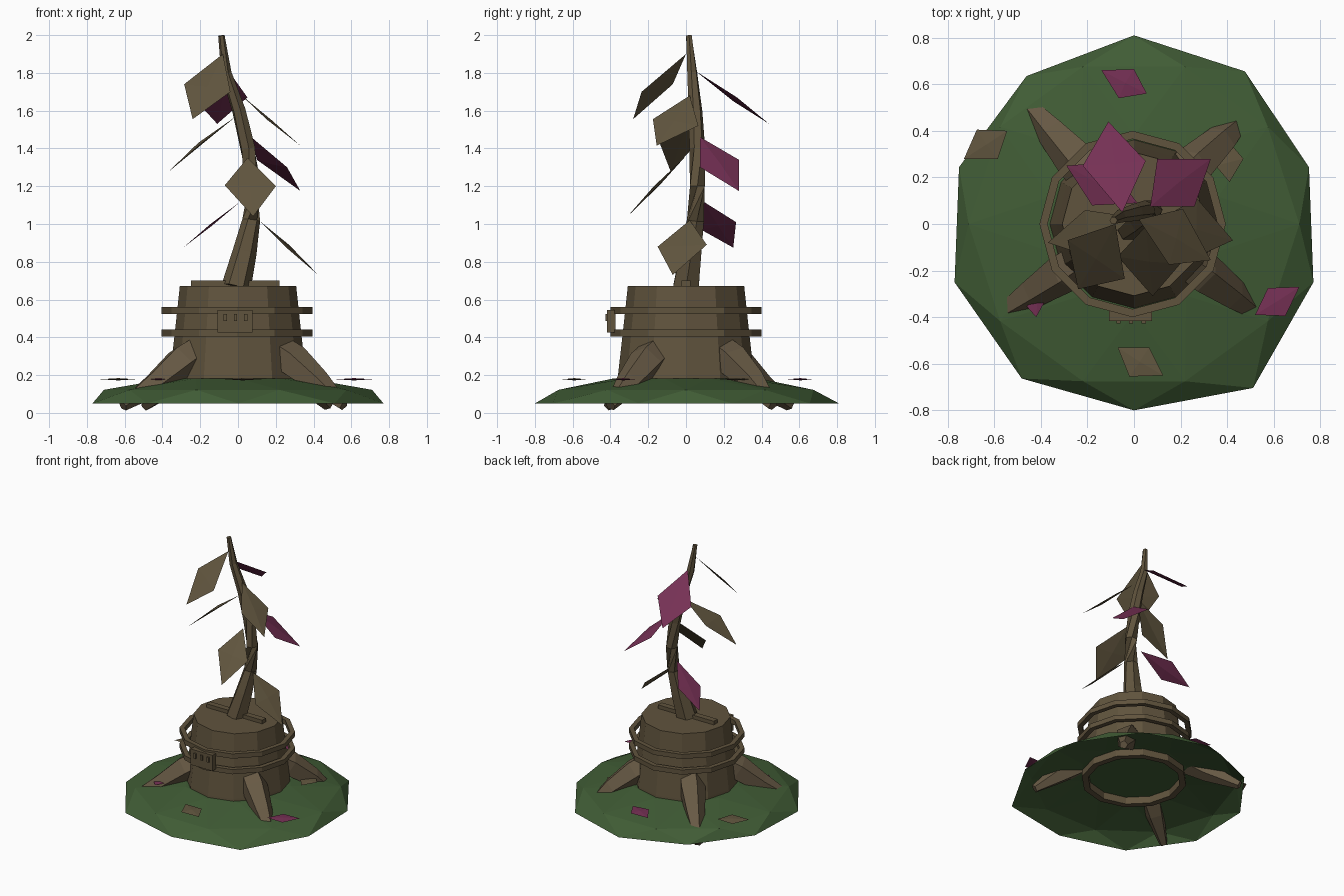
import bpy, bmesh, math
from mathutils import Vector

if "Cube" in bpy.data.objects:
    bpy.data.objects.remove(bpy.data.objects["Cube"])


def material(name, rgb):
    m = bpy.data.materials.new(name)
    m.diffuse_color = (*rgb, 1)
    m.use_nodes = True
    m.node_tree.nodes["Principled BSDF"].inputs["Base Color"].default_value = m.diffuse_color
    return m


WOOD = material("bark brown", (0.118, 0.088, 0.047))
ROOT = material("root brown", (0.135, 0.100, 0.058))
LEAF = material("dry leaf brown", (0.122, 0.094, 0.050))
PINK = material("magenta leaf", (0.18, 0.030, 0.090))
GRASS = material("moss green", (0.052, 0.108, 0.036))


def make(name, bm, mat):
    bmesh.ops.recalc_face_normals(bm, faces=bm.faces)
    me = bpy.data.meshes.new(name)
    bm.to_mesh(me)
    bm.free()
    me.materials.append(mat)
    ob = bpy.data.objects.new(name, me)
    bpy.context.collection.objects.link(ob)
    return ob


def skin(bm, rings, closed=False):
    """Bridge successive vertex rings with quads."""
    n = len(rings[0])
    last = len(rings) if closed else len(rings) - 1
    for k in range(last):
        a, b = rings[k], rings[(k + 1) % len(rings)]
        for i in range(n):
            j = (i + 1) % n
            bm.faces.new((a[i], a[j], b[j], b[i]))


def lathe(name, profile, sides, mat, closed=False, cap=False, cx=0, cy=0):
    bm = bmesh.new()
    rings = []
    for r, z in profile:
        rings.append([bm.verts.new((cx + r * math.cos(math.tau * i / sides),
                                    cy + r * math.sin(math.tau * i / sides), z))
                      for i in range(sides)])
    skin(bm, rings, closed)
    if cap:
        bm.faces.new(rings[-1])
    return make(name, bm, mat)


def loft(name, path, radii, sides, mat):
    """Tapered tube along a path, capped at both ends."""
    bm = bmesh.new()
    pts = [Vector(p) for p in path]
    rings = []
    for k, p in enumerate(pts):
        d = pts[min(k + 1, len(pts) - 1)] - pts[max(k - 1, 0)]
        q = d.to_track_quat('Z', 'Y')
        rings.append([bm.verts.new(p + q @ Vector((
            radii[k] * math.cos(math.tau * i / sides),
            radii[k] * math.sin(math.tau * i / sides), 0))) for i in range(sides)])
    skin(bm, rings)
    bm.faces.new(rings[0])
    bm.faces.new(rings[-1])
    return make(name, bm, mat)


def box(name, center, size, mat):
    bm = bmesh.new()
    bmesh.ops.create_cube(bm, size=1)
    for v in bm.verts:
        v.co = Vector([c + s * u for c, s, u in zip(center, size, v.co)])
    return make(name, bm, mat)


def leaf(name, corners, mat):
    """Thin diamond, slightly thicker in the middle."""
    bm = bmesh.new()
    c = [Vector(p) for p in corners]
    n = (c[2] - c[0]).cross(c[3] - c[1]).normalized() * 0.006
    mid = sum(c, Vector()) / 4
    rim = [bm.verts.new(p) for p in c]
    for s in (1, -1):
        m = bm.verts.new(mid + n * s)
        for i in range(4):
            bm.faces.new((rim[i], rim[(i + 1) % 4], m))
    return make(name, bm, mat)


# Mossy mound: faceted open shell with staggered rings
bm = bmesh.new()
rim_r = [0.79, 0.81, 0.81, 0.785, 0.79, 0.81, 0.82, 0.80, 0.87, 0.81]
rim, mid, top = [], [], []
for i, r in enumerate(rim_r):
    a = math.radians(18 + 36 * i)
    b = a + math.radians(18)
    rim.append(bm.verts.new((r * math.cos(a), r * math.sin(a), 0.05)))
    mid.append(bm.verts.new((0.71 * math.cos(b), 0.71 * math.sin(b), 0.122)))
    top.append(bm.verts.new((0.38 * math.cos(a), 0.38 * math.sin(a), 0.183)))
for i in range(10):
    j = (i + 1) % 10
    bm.faces.new((rim[i], rim[j], mid[i]))
    bm.faces.new((rim[j], mid[j], mid[i]))
    bm.faces.new((top[j], top[i], mid[i]))
    bm.faces.new((top[j], mid[i], mid[j]))
bm.faces.new(top)
make("mound", bm, GRASS)

# Stump with a lip below the mound
lathe("stump", [(0.32, 0.19), (0.32, 0.13), (0.365, 0.13), (0.36, 0.2),
                (0.335, 0.42), (0.308, 0.672)], 12, WOOD, cap=True)
box("stump_plank", (-0.015, 0.0, 0.685), (0.47, 0.045, 0.03), WOOD)

# Two hoops standing off the stump
for k, z in enumerate((0.423, 0.542)):
    lathe(f"hoop_{k}", [(0.365, z - 0.018), (0.4, z - 0.018),
                        (0.4, z + 0.018), (0.365, z + 0.018)],
          12, WOOD, closed=True, cx=-0.006)

# Front clasp with three small studs
box("clasp", (-0.015, -0.395, 0.485), (0.185, 0.045, 0.12), WOOD)
for x in (-0.067, -0.013, 0.042):
    box("clasp_stud", (x, -0.42, 0.505), (0.018, 0.014, 0.038), WOOD)

# Four roots reaching out and diving through the mound edge
for k, (x, y) in enumerate([(-0.61, -0.41), (0.56, -0.40), (0.48, 0.46), (-0.49, 0.55)]):
    tip = Vector((x, y, 0))
    d = tip.normalized()
    path = [d * 0.25 + Vector((0, 0, 0.33)), d * 0.36 + Vector((0, 0, 0.27)),
            d * 0.52 + Vector((0, 0, 0.16)), tip + Vector((0, 0, 0.038))]
    loft(f"root_{k}", path, [0.09, 0.095, 0.07, 0.03], 5, ROOT)

# Curving stem
loft("stem", [(-0.01, 0.0, 0.665), (0.035, 0.025, 0.85), (0.07, 0.05, 1.02),
              (0.078, 0.06, 1.2), (0.052, 0.06, 1.4), (0.005, 0.05, 1.6),
              (-0.062, 0.033, 1.8), (-0.088, 0.015, 1.998)],
     [0.078, 0.064, 0.048, 0.045, 0.042, 0.037, 0.028, 0.017], 6, WOOD)

# Hanging leaves: base, side, tip, side
hanging = [
    (LEAF, (-0.08, 0.0, 1.90), (-0.285, -0.07, 1.74), (-0.24, -0.28, 1.555), (-0.04, -0.235, 1.70)),
    (PINK, (-0.05, 0.05, 1.81), (0.05, 0.27, 1.67), (-0.11, 0.44, 1.53), (-0.22, 0.25, 1.65)),
    (LEAF, (0.02, 0.02, 1.68), (0.21, 0.065, 1.52), (0.33, -0.155, 1.415), (0.15, -0.175, 1.555)),
    (LEAF, (-0.01, 0.03, 1.57), (-0.21, 0.06, 1.43), (-0.37, -0.08, 1.275), (-0.19, -0.14, 1.43)),
    (LEAF, (0.05, -0.01, 1.35), (-0.07, -0.14, 1.205), (0.08, -0.31, 1.04), (0.2, -0.17, 1.2)),
    (PINK, (0.07, 0.075, 1.46), (0.1, 0.28, 1.34), (0.33, 0.28, 1.175), (0.26, 0.075, 1.30)),
    (PINK, (0.015, 0.09, 1.12), (-0.12, 0.265, 1.01), (-0.29, 0.25, 0.875), (-0.18, 0.08, 0.97)),
    (LEAF, (0.11, 0.02, 1.02), (0.25, -0.15, 0.88), (0.425, -0.07, 0.73), (0.27, 0.11, 0.89)),
]
for k, (mat, *corners) in enumerate(hanging):
    leaf(f"hanging_leaf_{k}", corners, mat)

# Fallen leaves lying flat
fallen = [
    (LEAF, (-0.73, 0.28), (-0.675, 0.405), (-0.545, 0.40), (-0.585, 0.28)),
    (PINK, (-0.14, 0.66), (0.0, 0.665), (0.055, 0.56), (-0.065, 0.54)),
    (LEAF, (0.41, 0.35), (0.47, 0.28), (0.41, 0.18), (0.35, 0.25)),
    (PINK, (0.52, -0.39), (0.575, -0.275), (0.71, -0.27), (0.65, -0.395)),
    (LEAF, (-0.07, -0.53), (0.065, -0.53), (0.125, -0.65), (-0.02, -0.655)),
    (PINK, (-0.46, -0.355), (-0.42, -0.40), (-0.37, -0.31), (-0.41, -0.26)),
]
for k, (mat, *corners) in enumerate(fallen):
    leaf(f"fallen_leaf_{k}", [(x, y, 0.178) for x, y in corners], mat)
